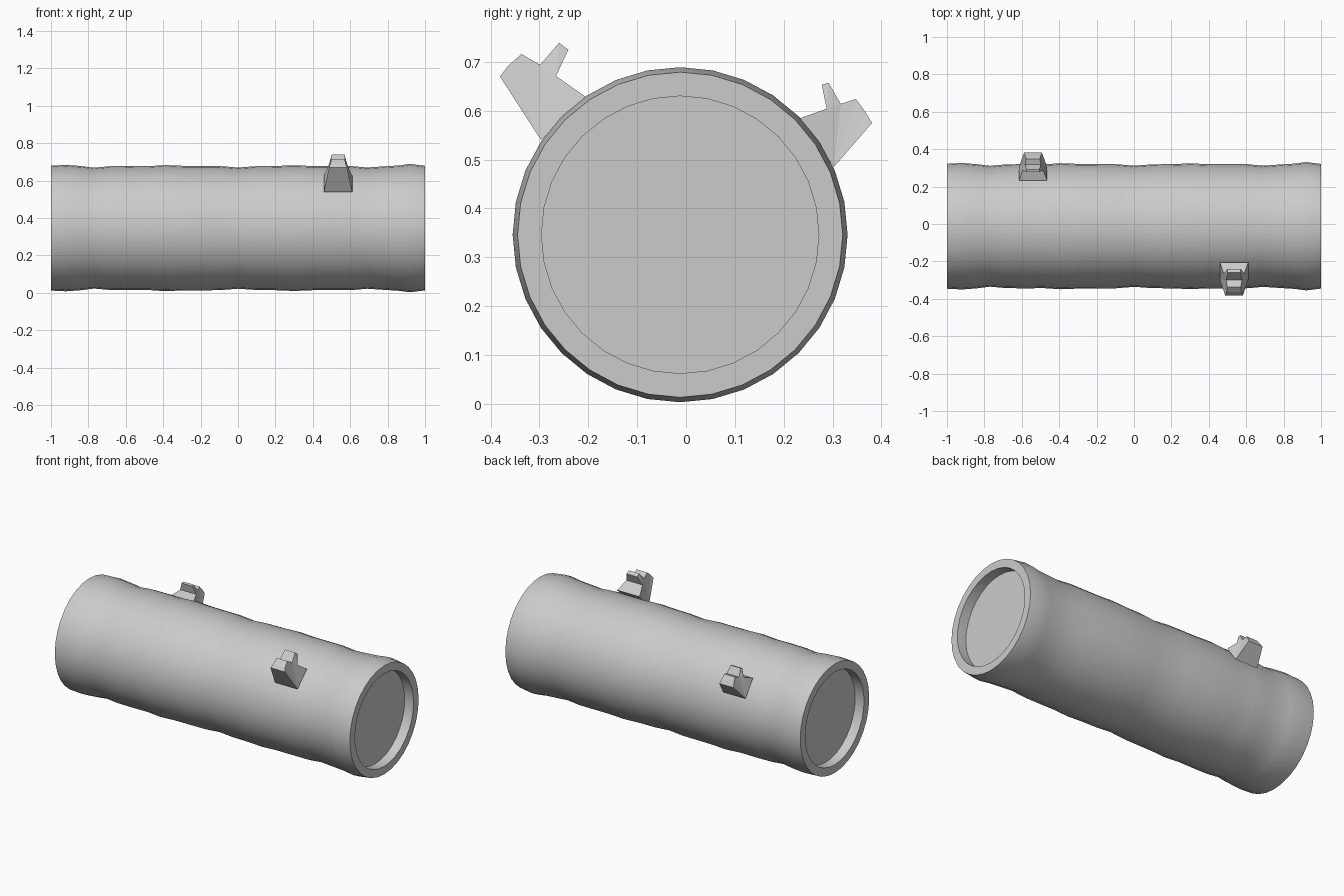
import bpy, bmesh, math

if "Cube" in bpy.data.objects:
    bpy.data.objects.remove(bpy.data.objects["Cube"])

SIDES = 32
CY, CZ = -0.012, 0.346      # log axis


def finish(bm, name, smooth):
    bmesh.ops.recalc_face_normals(bm, faces=bm.faces)
    mesh = bpy.data.meshes.new(name)
    bm.to_mesh(mesh)
    bm.free()
    obj = bpy.data.objects.new(name, mesh)
    bpy.context.collection.objects.link(obj)
    if smooth:
        bpy.ops.object.select_all(action='DESELECT')
        obj.select_set(True)
        bpy.context.view_layer.objects.active = obj
        bpy.ops.object.shade_smooth_by_angle(angle=math.radians(35))
    return obj


def lathe_x(name, profile):
    """Rings of (x, radius) joined around the log axis, capped at both ends."""
    bm = bmesh.new()
    rings = []
    for x, r in profile:
        angles = [2 * math.pi * i / SIDES for i in range(SIDES)]
        rings.append([bm.verts.new((x, CY + r * math.sin(a), CZ + r * math.cos(a)))
                      for a in angles])
    for a, b in zip(rings, rings[1:]):
        for i in range(SIDES):
            j = (i + 1) % SIDES
            bm.faces.new((a[i], a[j], b[j], b[i]))
    bm.faces.new(rings[0])
    bm.faces.new(rings[-1])
    return finish(bm, name, True)


def branch_stub(name, x, profile):
    """Side outline of (y, z, half width): wide at the bark, narrow at the broken tip."""
    bm = bmesh.new()
    left = [bm.verts.new((x - w, y, z)) for y, z, w in profile]
    right = [bm.verts.new((x + w, y, z)) for y, z, w in profile]
    n = len(profile)
    sides = [bm.faces.new(left), bm.faces.new(right)]
    for i in range(n):
        j = (i + 1) % n
        bm.faces.new((left[i], left[j], right[j], right[i]))
    bmesh.ops.triangulate(bm, faces=sides)
    return finish(bm, name, False)


# Log: gently pinched bark with a recessed disc in each end
lathe_x("log", [
    (-0.94, 0.284), (-1.0, 0.284), (-1.0, 0.334),
    (-0.92, 0.338), (-0.84, 0.332), (-0.77, 0.323), (-0.68, 0.331), (-0.58, 0.332),
    (-0.48, 0.331), (-0.39, 0.337), (-0.29, 0.333), (-0.1, 0.332), (0.0, 0.324),
    (0.1, 0.331), (0.2, 0.332), (0.3, 0.336), (0.4, 0.332), (0.6, 0.332),
    (0.69, 0.324), (0.78, 0.330), (0.86, 0.335), (0.92, 0.343),
    (1.0, 0.333), (1.0, 0.284), (0.94, 0.284)])

# Broken branch stubs with a notched tip
branch_stub("front_branch_stub", 0.535, [
    (-0.297, 0.540, 0.076), (-0.381, 0.670, 0.048), (-0.364, 0.692, 0.040),
    (-0.337, 0.716, 0.036), (-0.299, 0.694, 0.042), (-0.260, 0.739, 0.034),
    (-0.241, 0.725, 0.036), (-0.266, 0.671, 0.054), (-0.205, 0.628, 0.076)])
branch_stub("back_branch_stub", -0.54, [
    (0.303, 0.485, 0.076), (0.381, 0.575, 0.048), (0.367, 0.598, 0.042),
    (0.348, 0.624, 0.036), (0.317, 0.614, 0.042), (0.292, 0.657, 0.034),
    (0.278, 0.653, 0.036), (0.288, 0.604, 0.054), (0.232, 0.584, 0.076)])
